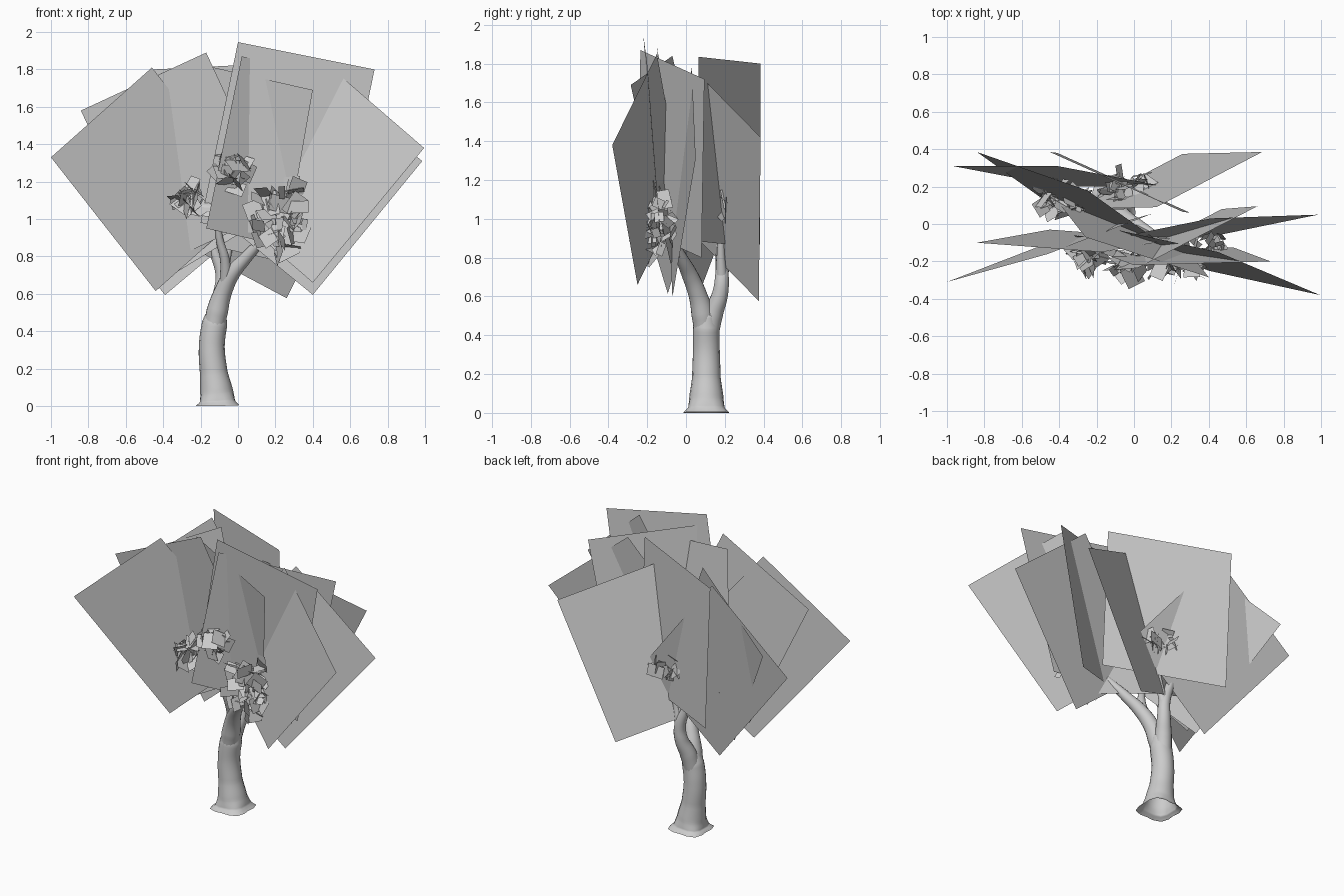
import bpy, bmesh, math, random
from mathutils import Vector, Euler

random.seed(4)
old = bpy.data.objects.get("Cube")
if old:
    bpy.data.objects.remove(old, do_unlink=True)

GREY = (0.6, 0.6, 0.6, 1)
mat = bpy.data.materials.new("plain grey")
mat.use_nodes = True
mat.diffuse_color = GREY
mat.node_tree.nodes["Principled BSDF"].inputs["Base Color"].default_value = GREY


def finish(name, bm):
    mesh = bpy.data.meshes.new(name)
    bm.to_mesh(mesh)
    bm.free()
    mesh.materials.append(mat)
    obj = bpy.data.objects.new(name, mesh)
    bpy.context.collection.objects.link(obj)
    return obj


def limb(name, path):
    """Smooth tapering tube through (x, y, z, radius) points."""
    curve = bpy.data.curves.new(name, "CURVE")
    curve.dimensions = "3D"
    curve.bevel_depth = 1
    curve.bevel_resolution = 6
    curve.resolution_u = 8
    spline = curve.splines.new("BEZIER")
    spline.bezier_points.add(len(path) - 1)
    for point, (x, y, z, r) in zip(spline.bezier_points, path):
        point.co = (x, y, z)
        point.radius = r
        point.handle_left_type = point.handle_right_type = "AUTO"
    obj = bpy.data.objects.new(name, curve)
    bpy.context.collection.objects.link(obj)
    bpy.ops.object.select_all(action="DESELECT")
    obj.select_set(True)
    bpy.context.view_layer.objects.active = obj
    bpy.ops.object.convert(target="MESH")
    obj = bpy.context.object
    obj.data.materials.clear()
    obj.data.materials.append(mat)
    bpy.ops.object.shade_smooth_by_angle(angle=math.radians(50))
    return obj


# Trunk with a root flare spreading to four corners
trunk = limb("trunk", [
    (-.11, .105, 0, .128), (-.111, .105, .025, .102), (-.115, .105, .07, .09),
    (-.13, .105, .18, .074), (-.14, .105, .32, .069), (-.125, .105, .44, .068),
    (-.11, .11, .51, .05), (-.105, .11, .54, .01)])
for v in trunk.data.vertices:
    v.co.z = max(v.co.z, 0)
    fade = max(0, 1 - v.co.z / .08)
    dx, dy = v.co.x + .11, v.co.y - .105
    grow = 1 - .12 * fade * math.cos(4 * math.atan2(dy, dx))
    v.co.x, v.co.y = -.11 + dx * grow, .105 + dy * grow

# Branches
limb("front_branch", [
    (-.135, .1, .38, .055), (-.11, .085, .51, .058), (-.08, .06, .61, .048),
    (-.03, .02, .71, .042), (.04, -.02, .79, .033), (.12, -.07, .88, .024),
    (.2, -.13, .98, .01)])
limb("back_branch", [
    (-.135, .11, .38, .055), (-.115, .14, .51, .052), (-.09, .175, .61, .042),
    (-.085, .185, .7, .036), (-.13, .18, .84, .027), (-.165, .175, .97, .018),
    (-.19, .18, 1.1, .008)])
limb("front_twig", [
    (-.065, .045, .64, .035), (-.07, -.01, .78, .026), (-.1, -.05, .9, .02),
    (-.11, -.1, 1.05, .008)])
limb("back_twig", [
    (-.085, .185, .68, .03), (-.05, .18, .84, .02), (-.02, .19, .98, .014),
    (0, .2, 1.1, .008)])

# Large foliage cards: one corner and its two neighbours
cards = {
    "right_front": [(-1, -.31, 1.33), (-.46, -.16, 1.81), (-.44, -.094, .615)],
    "left_front": [(.995, -.38, 1.38), (.45, -.15, 1.85), (.40, -.25, .66)],
    "left_middle": [(.985, .05, 1.31), (.41, .03, 1.78), (.40, -.07, .595)],
    "top_front": [(0, -.22, 1.946), (.73, -.2, 1.80), (-.2, -.145, .98)],
    "right_upper": [(-.84, -.1, 1.58), (-.17, -.15, 1.89), (-.45, -.03, .74)],
    "right_back": [(-.97, .31, 1.31), (-.41, .31, 1.78), (-.39, .2, .594)],
    "left_back": [(.685, .385, 1.42), (.12, .09, 1.72), (.26, .375, .577)],
    "upright_back": [(-.45, .385, 1.80), (.26, .065, 1.835), (-.41, .38, .85)],
    "slanted_back": [(-.84, .385, 1.45), (-.25, .18, 1.81), (-.42, .085, .66)],
    "slanted_middle": [(.66, .095, 1.72), (.02, -.235, 1.87), (.47, .08, .8)],
    "crossing_front": [(.40, -.285, 1.69), (-.26, -.07, 1.84), (.24, -.08, .77)],
}
for name, corners in cards.items():
    a, b, c = map(Vector, corners)
    bm = bmesh.new()
    bm.faces.new([bm.verts.new(p) for p in (a, b, b + c - a, c)])
    finish(name + "_foliage_card", bm)


# Small leaf clusters
def cluster(name, centre, spread, count, size):
    bm = bmesh.new()
    for _ in range(count):
        out = Vector([random.gauss(0, .5) for _ in range(3)])
        if out.length > 1:
            out.normalize()
        mid = Vector(centre) + Vector([o * s for o, s in zip(out, spread)])
        turn = Euler([random.uniform(0, math.tau) for _ in range(3)])
        w, h = size * random.uniform(.3, .5), size * random.uniform(.4, .65)
        quad = [Vector((x * w, y * h, 0)) for x, y in ((-1, -1), (1, -1), (1, 1), (-1, 1))]
        for q in quad:
            q.rotate(turn)
        bm.faces.new([bm.verts.new(mid + q) for q in quad])
    finish(name + "_leaves", bm)


cluster("right_front", (-.27, -.15, 1.09), (.09, .08, .08), 26, .1)
cluster("middle_front", (-.03, -.22, 1.26), (.08, .07, .09), 24, .1)
cluster("left_front", (.23, -.2, 1.02), (.15, .08, .2), 56, .1)
cluster("far_left", (.42, -.13, .96), (.13, .07, .13), 22, .06)
cluster("back", (-.02, .2, 1.1), (.13, .08, .08), 28, .1)
cluster("right_back", (-.4, .13, 1.1), (.15, .08, .09), 32, .1)
